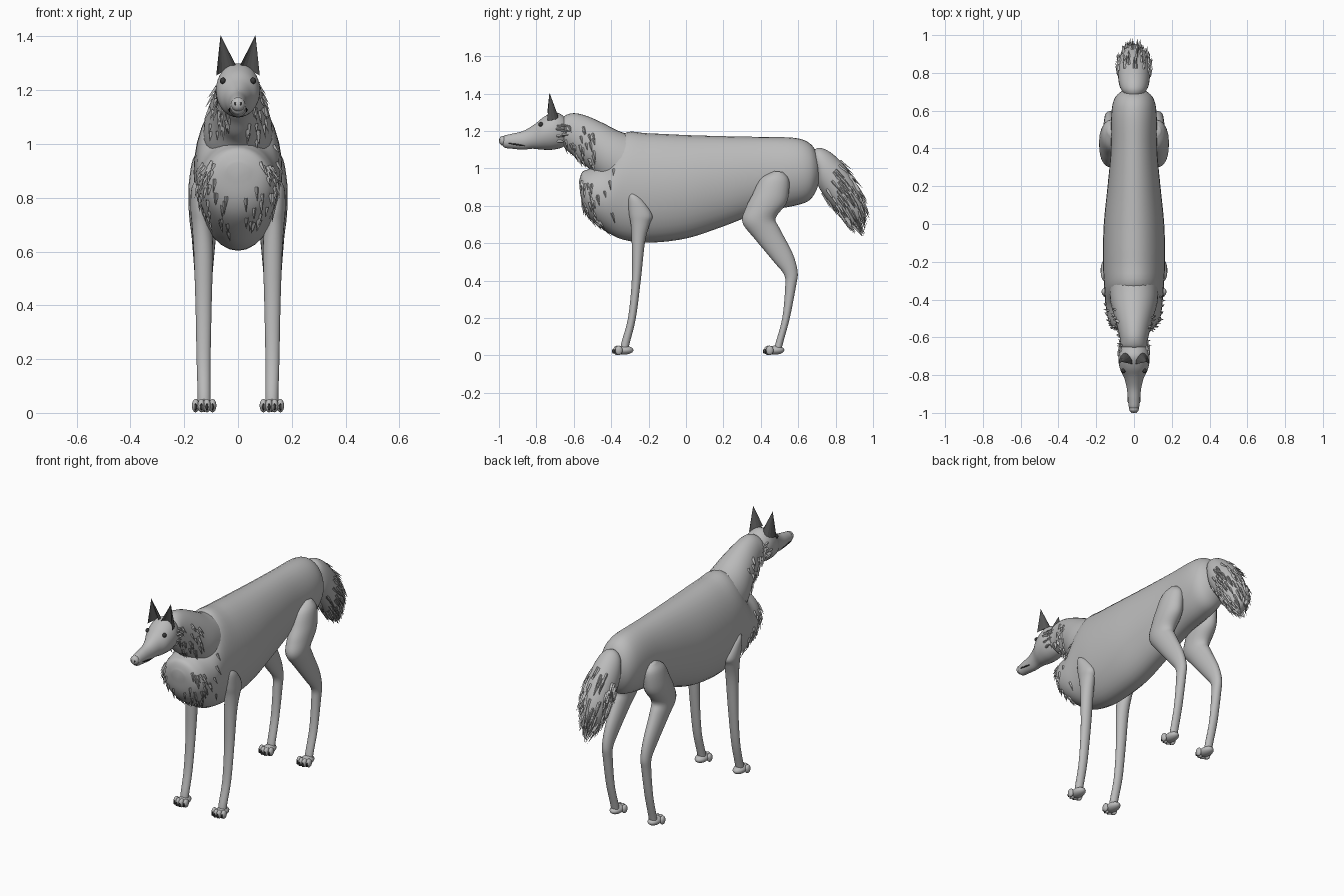
import bpy, bmesh, math, random
from mathutils import Vector, Matrix

random.seed(4)
cube = bpy.data.objects.get("Cube")
if cube:
    bpy.data.objects.remove(cube)


def material(name, grey):
    m = bpy.data.materials.new(name)
    m.use_nodes = True
    col = (grey, grey, grey, 1)
    m.diffuse_color = col
    bsdf = next(n for n in m.node_tree.nodes if n.type == 'BSDF_PRINCIPLED')
    bsdf.inputs["Base Color"].default_value = col
    return m


FUR = material("grey fur", 0.5)
EAR = material("dark ear", 0.09)
DARK = material("dark detail", 0.04)


def finish(name, bm, mat, smooth=True):
    bmesh.ops.recalc_face_normals(bm, faces=bm.faces[:])
    for f in bm.faces:
        f.smooth = smooth
    me = bpy.data.meshes.new(name)
    bm.to_mesh(me)
    bm.free()
    me.materials.append(mat)
    ob = bpy.data.objects.new(name, me)
    bpy.context.collection.objects.link(ob)
    return ob


def section(rings, t):
    """Smoothly interpolated section: first edge y z, second edge y z, half width, x."""
    i = min(int(t), len(rings) - 2)
    f = t - i
    p = [rings[min(max(k, 0), len(rings) - 1)] for k in range(i - 1, i + 3)]
    return [b + 0.5 * f * (c - a + f * (2*a - 5*b + 4*c - d + f * (3*(b - c) + d - a)))
            for a, b, c, d in zip(*p)]


def surface(rings, t, ang, side=1):
    s = section(rings, t)
    a, b = Vector((0, s[0], s[1])), Vector((0, s[2], s[3]))
    x = s[5] if len(s) > 5 else 0
    p = (a + b) / 2 + (a - b) / 2 * math.cos(ang)
    p.x = side * x + s[4] * math.sin(ang)
    return p


def loft(name, rings, side=1, seg=32, sub=5):
    bm = bmesh.new()
    loops = []
    for k in range((len(rings) - 1) * sub + 1):
        loops.append([bm.verts.new(surface(rings, k / sub, j * math.tau / seg, side))
                      for j in range(seg)])
    for a, b in zip(loops, loops[1:]):
        for j in range(seg):
            n = (j + 1) % seg
            bm.faces.new((a[j], a[n], b[n], b[j]))
    bm.faces.new(loops[0])
    bm.faces.new(loops[-1])
    return finish(name, bm, FUR)


def ball(name, loc, scale, mat, tilt=0):
    bm = bmesh.new()
    mx = Matrix.Translation(loc) @ Matrix.Rotation(tilt, 4, 'X') @ Matrix.Diagonal((*scale, 1))
    bmesh.ops.create_uvsphere(bm, u_segments=20, v_segments=12, radius=1, matrix=mx)
    return finish(name, bm, mat)


def tufts(name, rings, count, t_range, ang_range, length, lift, droop=0):
    """Thin pointed locks lying along a lofted surface."""
    bm = bmesh.new()
    for k in range(count):
        t = random.uniform(*t_range)
        ang = random.uniform(*ang_range) * random.choice((-1, 1))
        p = surface(rings, t, ang)
        along = (surface(rings, t + 0.05, ang) - surface(rings, t - 0.05, ang)).normalized()
        across = (surface(rings, t, ang + 0.05) - surface(rings, t, ang - 0.05)).normalized()
        out = across.cross(along).normalized()
        s = section(rings, t)
        if out.dot(p - Vector((0, (s[0] + s[2]) / 2, (s[1] + s[3]) / 2))) < 0:
            out.negate()
        heading = Vector((0, 0.3, -1)) if droop else along
        heading = (heading - out * heading.dot(out)).normalized()
        tip = p + (heading + out * lift) * length * random.uniform(0.7, 1.2)
        tip.y = min(tip.y, 1)
        u = heading.cross(out).normalized() * 0.009
        base = [bm.verts.new(q) for q in (p + u - out * .004, p + out * .006, p - u - out * .004)]
        top = bm.verts.new(tip)
        for j in range(3):
            bm.faces.new((base[j], base[(j + 1) % 3], top))
    return finish(name, bm, FUR, False)


# Trunk, neck, head and tail
BODY = [(-.572, .93, -.566, .87, .04), (-.555, .98, -.55, .79, .10), (-.51, 1.0, -.51, .725, .135),
        (-.43, 1.04, -.43, .665, .15), (-.335, 1.185, -.34, .62, .157), (-.2, 1.187, -.2, .603, .165),
        (0, 1.178, 0, .625, .16), (.2, 1.172, .2, .69, .14), (.4, 1.168, .4, .765, .122),
        (.58, 1.163, .58, .80, .12), (.66, 1.135, .66, .83, .105), (.70, 1.08, .70, .89, .07),
        (.715, 1.02, .715, .95, .03)]
NECK = [(-.30, 1.18, -.36, .85, .13), (-.36, 1.20, -.46, .93, .125), (-.45, 1.245, -.52, 1.0, .105),
        (-.53, 1.28, -.57, 1.035, .088), (-.60, 1.295, -.61, 1.075, .075),
        (-.65, 1.28, -.65, 1.11, .068), (-.66, 1.25, -.66, 1.15, .04)]
HEAD = [(-.63, 1.24, -.64, 1.14, .04), (-.65, 1.275, -.655, 1.115, .068), (-.70, 1.30, -.71, 1.10, .082),
        (-.76, 1.275, -.77, 1.10, .075), (-.81, 1.235, -.82, 1.105, .052), (-.87, 1.20, -.87, 1.10, .038),
        (-.93, 1.185, -.93, 1.105, .032), (-.972, 1.175, -.968, 1.11, .027), (-.985, 1.16, -.98, 1.122, .016)]
TAIL = [(.67, 1.09, .69, 1.0, .04), (.715, 1.11, .70, .96, .065), (.78, 1.08, .71, .90, .08),
        (.86, 1.0, .75, .84, .085), (.92, .90, .80, .78, .08), (.95, .81, .85, .72, .06),
        (.95, .74, .90, .68, .03)]
for part, rings in (("body", BODY), ("neck", NECK), ("head", HEAD), ("tail", TAIL)):
    loft(part, rings)

# Fur locks
tufts("chest_fur", BODY, 70, (.7, 3.6), (1.0, 2.9), .05, .2, 1)
tufts("neck_fur", NECK, 60, (1.2, 5), (1.0, 2.7), .05, .25, 1)
tufts("cheek_fur", HEAD[2::-1], 30, (.1, 1.2), (1.1, 2.3), .05, .3)
tufts("tail_fur", TAIL, 150, (2.5, 5.7), (0, math.pi), .085, .15)

# Nose
ball("nose", (0, -.979, 1.148), (.026, .021, .026), FUR)

# Legs: front edge y z, back edge y z, half width, x
FRONT_LEG = [(-.30, .875, -.28, .87, .012, .14), (-.31, .84, -.23, .83, .03, .143),
             (-.305, .76, -.18, .75, .037, .14), (-.295, .70, -.195, .70, .037, .135),
             (-.29, .6, -.22, .6, .036, .129), (-.29, .4, -.242, .4, .03, .128),
             (-.31, .2, -.268, .2, .026, .128), (-.345, .07, -.30, .07, .024, .126),
             (-.35, .03, -.31, .03, .024, .126)]
BACK_LEG = [(.47, .985, .52, .98, .025, .115), (.40, .945, .55, .94, .05, .118),
            (.355, .86, .55, .87, .06, .122), (.32, .79, .535, .81, .062, .123),
            (.302, .71, .48, .735, .056, .125), (.37, .62, .50, .68, .045, .127),
            (.47, .50, .57, .545, .034, .128), (.525, .43, .597, .445, .028, .128),
            (.53, .36, .588, .37, .026, .128), (.515, .2, .555, .2, .025, .128),
            (.48, .07, .52, .07, .024, .126), (.47, .03, .51, .03, .024, .126)]


def paw(name, x, y):
    ball(name, (x, y, .028), (.034, .052, .024), FUR)
    for i in range(4):
        off = (i - 1.5) * .021
        front = y - .042 + abs(off) * .5
        ball(f"{name}_toe_{i}", (x + off, front, .027), (.014, .02, .025), FUR)
        ball(f"{name}_claw_{i}", (x + off, front - .018, .022), (.005, .008, .013), DARK)


def ear(name, side):
    # Cupped spike, hollow towards the front
    bm = bmesh.new()
    n = 16
    base = []
    for j in range(n):
        a = j * math.tau / n
        depth = .06 if math.sin(a) > 0 else .035
        x = .045 + .036 * math.cos(a)
        base.append(bm.verts.new((side * x, -.742 + depth * abs(math.sin(a)), 1.275 - .02 * math.cos(a))))
    tip = bm.verts.new((side * .065, -.73, 1.405))
    for j in range(n):
        bm.faces.new((base[j], base[(j + 1) % n], tip))
    bm.faces.new(base)
    finish(name, bm, EAR, False)


for side, word in ((1, "left"), (-1, "right")):
    loft(f"front_leg_{word}", FRONT_LEG, side, 20)
    loft(f"back_leg_{word}", BACK_LEG, side, 20)
    paw(f"front_paw_{word}", side * .126, -.333)
    paw(f"back_paw_{word}", side * .126, .474)
    ear(f"ear_{word}", side)
    ball(f"eye_{word}", (side * .056, -.777, 1.235), (.011, .013, .012), DARK)
    ball(f"nostril_{word}", (side * .01, -.995, 1.15), (.005, .005, .007), DARK)
    ball(f"mouth_{word}", (side * .031, -.905, 1.127), (.004, .045, .004), DARK, -.15)
